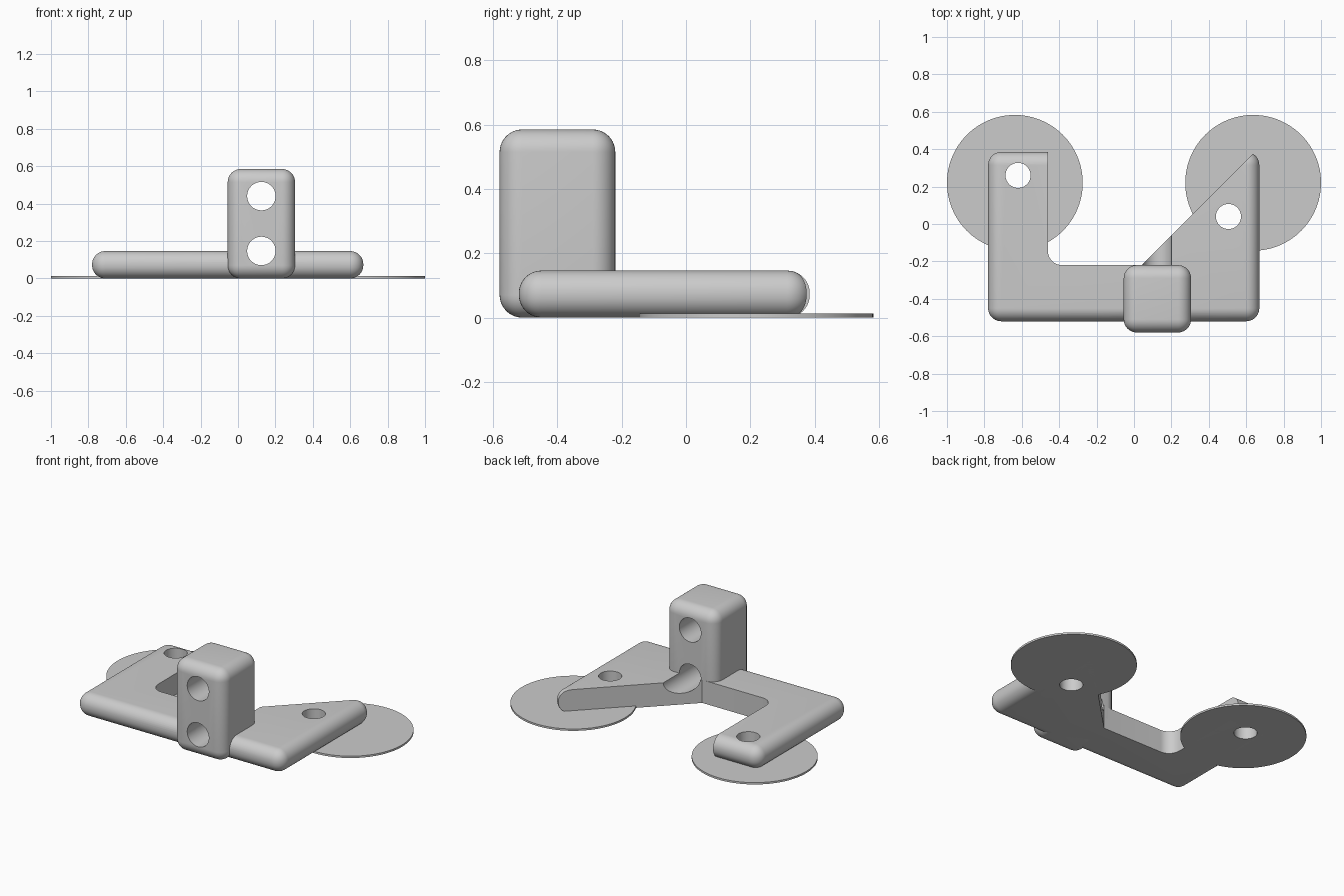
import bpy, bmesh, math

default = bpy.data.objects.get("Cube")
if default:
    bpy.data.objects.remove(default, do_unlink=True)

grey = bpy.data.materials.new("light grey")
grey.use_nodes = True
colour = (0.6, 0.6, 0.6, 1)
grey.diffuse_color = colour
grey.node_tree.nodes["Principled BSDF"].inputs["Base Color"].default_value = colour


def make(name, bm):
    mesh = bpy.data.meshes.new(name)
    bmesh.ops.recalc_face_normals(bm, faces=bm.faces)
    bm.to_mesh(mesh)
    bm.free()
    mesh.materials.append(grey)
    obj = bpy.data.objects.new(name, mesh)
    bpy.context.collection.objects.link(obj)
    return obj


def activate(obj):
    bpy.ops.object.select_all(action='DESELECT')
    obj.select_set(True)
    bpy.context.view_layer.objects.active = obj


def rounded_box(name, low, high, radius):
    bm = bmesh.new()
    bmesh.ops.create_cube(bm, size=1)
    for v in bm.verts:
        v.co = [h if c > 0 else l for c, l, h in zip(v.co, low, high)]
    bmesh.ops.bevel(bm, geom=bm.edges[:], offset=radius, segments=10,
                    profile=0.5, affect='EDGES')
    return make(name, bm)


def cylinder(name, centre, radius, depth, along_y=False):
    bm = bmesh.new()
    bmesh.ops.create_cone(bm, cap_ends=True, segments=96, radius1=radius,
                          radius2=radius, depth=depth)
    for v in bm.verts:
        x, y, z = v.co
        v.co = (x, z, -y) if along_y else (x, y, z)
        v.co.x += centre[0]
        v.co.y += centre[1]
        v.co.z += centre[2]
    return make(name, bm)


def prism(name, outline, bottom, top):
    bm = bmesh.new()
    face = bm.faces.new([bm.verts.new((x, y, bottom)) for x, y in outline])
    moved = bmesh.ops.extrude_face_region(bm, geom=[face])["geom"]
    for v in moved:
        if isinstance(v, bmesh.types.BMVert):
            v.co.z = top
    return make(name, bm)


def cut(obj, cutters):
    activate(obj)
    for cutter in cutters:
        mod = obj.modifiers.new("cut", 'BOOLEAN')
        mod.operation = 'DIFFERENCE'
        mod.solver = 'EXACT'
        mod.object = cutter
        bpy.ops.object.modifier_apply(modifier=mod.name)


# Main solids
base = rounded_box("base_plate", (-0.78, -0.52, 0), (0.67, 0.385, 0.146), 0.07)
block = rounded_box("upright_block", (-0.055, -0.58, 0), (0.305, -0.22, 0.585), 0.07)
discs = [cylinder(f"{side}_foot_disc", (x, 0.22, 0.006), 0.363, 0.012)
         for side, x in (("right", -0.637), ("left", 0.637))]

# Notch between the arms: filleted corner on one side, diagonal on the other
r = 0.075
fillet = [(-0.46 + r - r * math.cos(a), -0.22 + r - r * math.sin(a))
          for a in (i * math.pi / 20 for i in range(11))]
notch = prism("notch_cutter", [(-0.46, 1)] + fillet + [(0.04, -0.22), (1.26, 1)], -1, 1)

# Vertical screw holes and horizontal cable holes
screw_holes = [cylinder("screw_hole_cutter", (x, y, 0), 0.067, 1)
               for x, y in ((-0.62, 0.26), (0.505, 0.04))]
cable_holes = [cylinder("cable_hole_cutter", (0.125, 0, z), 0.076, 3, True)
               for z in (0.147, 0.44)]

cut(base, [notch] + screw_holes + cable_holes[:1])
cut(block, cable_holes)
for disc, hole in zip(discs, screw_holes):
    cut(disc, [hole])

for cutter in [notch] + screw_holes + cable_holes:
    bpy.data.objects.remove(cutter, do_unlink=True)

for part in [base, block] + discs:
    activate(part)
    bpy.ops.object.shade_smooth_by_angle(angle=math.radians(30))
